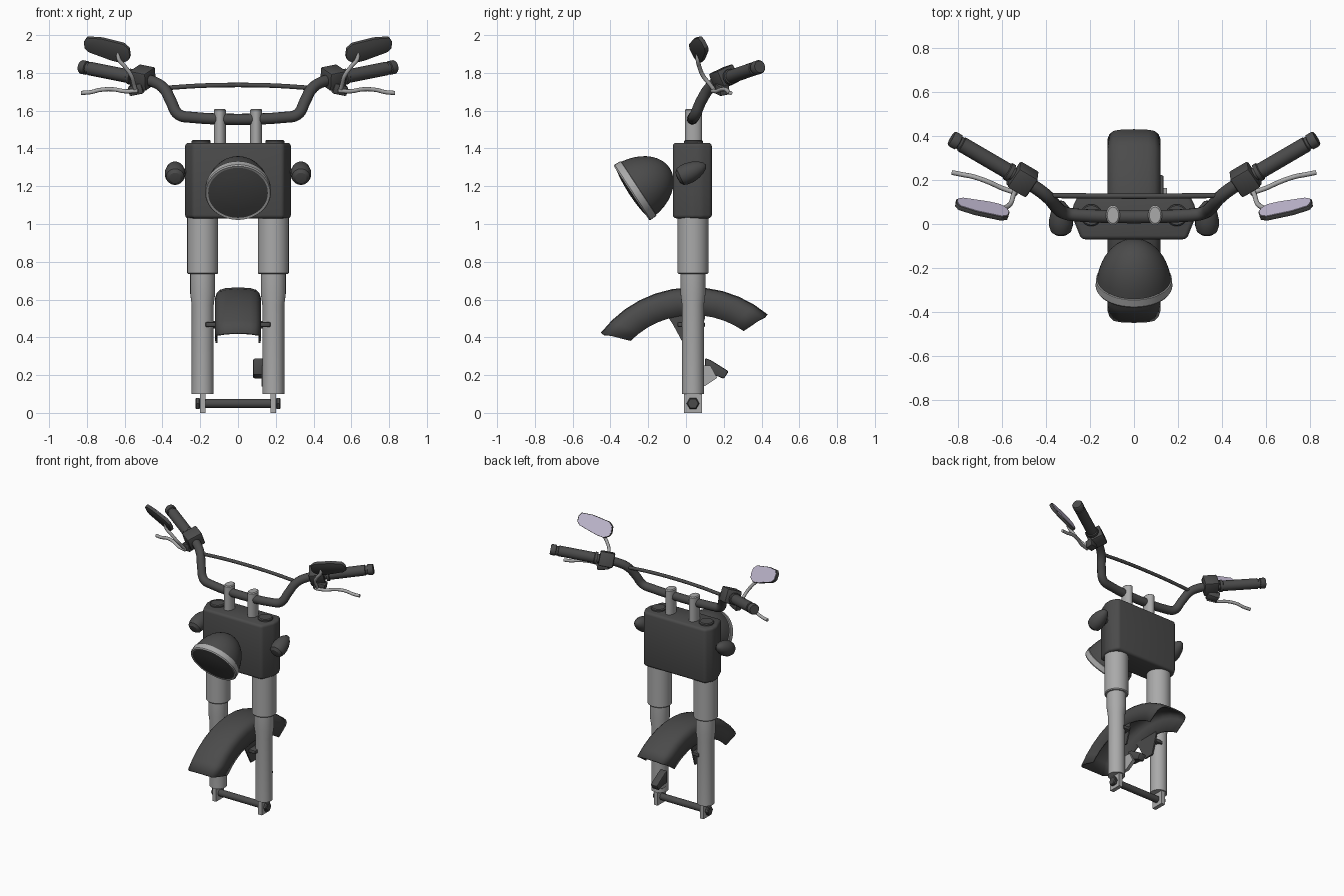
import bpy, bmesh, math
from mathutils import Vector as V

if "Cube" in bpy.data.objects:
    bpy.data.objects.remove(bpy.data.objects["Cube"])


def material(name, r, g, b):
    m = bpy.data.materials.new(name)
    m.diffuse_color = (r, g, b, 1)
    m.use_nodes = True
    m.node_tree.nodes["Principled BSDF"].inputs["Base Color"].default_value = m.diffuse_color
    return m


DARK = material("dark_paint", .07, .07, .07)
METAL = material("metal", .4, .4, .4)
GLASS = material("mirror_tint", .55, .5, .65)


def finish(name, mesh, mat, mirror=False):
    ob = bpy.data.objects.new(name, mesh)
    bpy.context.collection.objects.link(ob)
    mesh.materials.clear()
    mesh.materials.append(mat)
    if mirror:
        md = ob.modifiers.new("mirror", 'MIRROR')
        md.use_mirror_merge = False
    return ob


def from_bm(name, bm, mat, mirror=False):
    bmesh.ops.recalc_face_normals(bm, faces=bm.faces)
    mesh = bpy.data.meshes.new(name)
    bm.to_mesh(mesh)
    bm.free()
    return finish(name, mesh, mat, mirror)


def lathe(name, profile, origin, axis, mat, mirror=False, segs=28, sy=1):
    """Turn (radius, distance) pairs about an axis."""
    bm = bmesh.new()
    rot = V(axis).normalized().to_track_quat('Z', 'Y')
    rings = []
    for r, d in profile:
        rings.append([bm.verts.new(V(origin) + rot @ V((
            r * math.cos(math.tau * i / segs), sy * r * math.sin(math.tau * i / segs), d)))
            for i in range(segs)])
    for a, b in zip(rings, rings[1:]):
        for i in range(segs):
            j = (i + 1) % segs
            bm.faces.new((a[i], a[j], b[j], b[i]))
    bmesh.ops.remove_doubles(bm, verts=bm.verts, dist=1e-5)
    return from_bm(name, bm, mat, mirror)


def rod(name, r, a, b, mat, mirror=False, segs=28, sy=1):
    d = V(b) - V(a)
    n, c = d.length, min(.006, r * .3)
    return lathe(name, [(0, 0), (r - c, 0), (r, c), (r, n - c), (r - c, n), (0, n)],
                 a, d, mat, mirror, segs, sy)


def slab(name, pts, depth, mat, mirror=False, bevel=0, segs=2):
    """Extrude a polygon along a vector."""
    bm = bmesh.new()
    f = bm.faces.new([bm.verts.new(p) for p in pts])
    ext = bmesh.ops.extrude_face_region(bm, geom=[f], use_keep_orig=True)
    bmesh.ops.translate(bm, vec=V(depth), verts=[v for v in ext['geom'] if isinstance(v, bmesh.types.BMVert)])
    bmesh.ops.recalc_face_normals(bm, faces=bm.faces)
    if bevel:
        bmesh.ops.bevel(bm, geom=list(bm.edges), offset=bevel, segments=segs, affect='EDGES', profile=.5)
    return from_bm(name, bm, mat, mirror)


def side_slab(name, yz, x0, x1, mat, mirror=False, bevel=0):
    return slab(name, [(x0, y, z) for y, z in yz], (x1 - x0, 0, 0), mat, mirror, bevel)


def tube(name, pts, r, mat, mirror=False):
    cu = bpy.data.curves.new(name, 'CURVE')
    cu.dimensions = '3D'
    cu.bevel_depth, cu.bevel_resolution, cu.resolution_u = r, 4, 6
    cu.use_fill_caps = True
    sp = cu.splines.new('BEZIER')
    sp.bezier_points.add(len(pts) - 1)
    for bp, p in zip(sp.bezier_points, pts):
        bp.co = p
        bp.handle_left_type = bp.handle_right_type = 'AUTO'
    tmp = bpy.data.objects.new("tmp", cu)
    bpy.context.collection.objects.link(tmp)
    dg = bpy.context.evaluated_depsgraph_get()
    mesh = bpy.data.meshes.new_from_object(tmp.evaluated_get(dg))
    bpy.data.objects.remove(tmp)
    return finish(name, mesh, mat, mirror)


# Fork legs, upper covers, axle lugs and axle
X, Y = .187, .037
lathe("fork_leg", [(0, .1), (.058, .1), (.058, .57), (.066, .63), (.066, .74), (0, .74)],
      (X, Y, 0), (0, 0, 1), METAL, True)
rod("fork_upper", .082, (X, Y, .735), (X, Y, 1.06), METAL, True)
side_slab("axle_lug", [(-.01, 0), (.085, 0), (.085, .11), (-.01, .11)], .172, .202, METAL, True)
rod("axle", .024, (-.2, Y, .05), (.2, Y, .05), DARK)
rod("axle_nut", .034, (.2, Y, .05), (.226, Y, .05), DARK, True, 6)

# Fork shroud box with top caps and bar risers
half = [(.24, -.07), (.28, .03), (.28, .08), (.25, .137)]
outline = half + [(-x, y) for x, y in reversed(half)]
slab("fork_shroud", [(x, y, 1.03) for x, y in outline], (0, 0, .4), DARK, bevel=.018, segs=3)
rod("fork_cap", .05, (.195, .04, 1.42), (.195, .04, 1.445), DARK, True)
rod("bar_riser", .032, (.096, .04, 1.42), (.096, .04, 1.61), METAL, True, sy=1.42)

# Handlebar and crossbar
side = [(.25, .04, 1.565), (.315, .05, 1.58), (.355, .08, 1.65), (.39, .12, 1.715),
        (.44, .16, 1.75), (.52, .21, 1.77), (.81, .38, 1.825)]
tube("handlebar", [(-x, y, z) for x, y, z in reversed(side)] + side, .03, DARK)
tube("crossbar", [(-.385, .13, 1.72), (-.2, .128, 1.732), (0, .127, 1.736),
                  (.2, .128, 1.732), (.385, .13, 1.72)], .012, DARK)

# Grips, switch blocks, levers
u = V((.3, .175, .06)).normalized()
lathe("grip", [(0, 0), (.042, 0), (.042, .018), (.036, .022), (.036, .265), (.03, .268), (.03, .28),
               (.037, .283), (.037, .312), (.032, .32), (0, .32)], V((.56, .232, 1.778)), u, DARK, True)
v = V((-.5, .75, .35))
v = (v - u * v.dot(u)).normalized()
w = u.cross(v)
c = V((.505, .203, 1.775))
slab("switch_block", [c + u * -.05 + v * a * .055 + w * b * .05 for a, b in
                      ((-1, -1), (1, -1), (1, 1), (-1, 1))], u * .1, DARK, True, .01)
slab("lever_clamp", [(.5, .15, 1.69), (.575, .18, 1.675), (.585, .18, 1.725), (.515, .15, 1.745)],
     (-.01, .05, .01), DARK, True, .008)
tube("lever", [(.53, .14, 1.705), (.6, .163, 1.703), (.66, .19, 1.713), (.73, .215, 1.71),
               (.78, .225, 1.698), (.83, .235, 1.694)], .011, METAL, True)

# Mirrors
shape = [(.81, 1.975), (.795, 1.995), (.72, 1.99), (.6, 1.96), (.572, 1.935), (.566, 1.895),
         (.575, 1.875), (.605, 1.86), (.66, 1.872), (.785, 1.918), (.808, 1.94)]
face = [V((x, .08 + .35 * (x - .8) - .55 * (z - 2), z)) for x, z in shape]
n = V((-.35, 1, .55)).normalized()
slab("mirror_shell", face, n * -.022, DARK, True, .004)
mid = sum(face, V()) / len(face)
slab("mirror_glass", [mid + (p - mid) * .95 for p in face], n * .003, GLASS, True)
tube("mirror_stem", [(.635, .06, 1.905), (.63, .062, 1.87), (.6, .07, 1.835), (.565, .09, 1.785),
                     (.55, .13, 1.735), (.54, .155, 1.7)], .011, METAL, True)

# Headlight: bowl, ring and lens, aimed slightly down
o, back = V((0, -.287, 1.165)), V((0, .84, .55))
bowl = [(.171 * math.cos(t), .24 * math.sin(t)) for t in [math.radians(9 * i) for i in range(1, 10)]]
lathe("headlight_bowl", bowl + [(0, .24)], o, back, DARK, segs=40)
lathe("headlight_ring", [(.158, 0), (.17, -.002), (.175, .006), (.173, .042), (.165, .045)], o, back, METAL, segs=40)
lathe("headlight_lens", [(0, -.015), (.06, -.013), (.11, -.008), (.168, .002)], o, back, DARK, segs=40)

# Turn signals
lathe("turn_signal", [(0, -.078), (.03, -.074), (.047, -.06), (.054, -.035), (.054, -.005), (.047, .03),
                      (.034, .06), (.017, .083), (0, .09)], (.333, .024, 1.275), (0, .9, .42), DARK, True)
rod("signal_stalk", .018, (.26, .04, 1.275), (.32, .04, 1.275), DARK, True, 16)

# Front fender: U section swept about the axle
half = [(.116, .468), (.116, .56), (.108, .583), (.092, .598), (.065, .606)]
section = half + [(0, .61)] + [(-x, r) for x, r in reversed(half)]
bm = bmesh.new()
rows, N = [], 11
for i in range(N + 1):
    row = []
    for x, r in section:
        k = min(1, (r - .468) / .13)
        a0, a1 = math.radians(55 - 5 * k), math.radians(135 + 7.5 * k)
        a = a0 + (a1 - a0) * i / N
        row.append(bm.verts.new((x, .037 + r * math.cos(a), .05 + r * math.sin(a))))
    rows.append(row)
for p, q in zip(rows, rows[1:]):
    for j in range(len(section) - 1):
        bm.faces.new((p[j], p[j + 1], q[j + 1], q[j]))
fender = from_bm("front_fender", bm, DARK)
sol = fender.modifiers.new("thickness", 'SOLIDIFY')
sol.thickness, sol.offset = .01, 0
side_slab("fender_tab", [(-.11, .53), (-.07, .47), (-.016, .37), (.06, .37), (.1, .5), (.1, .53)],
          .109, .119, DARK, True)
rod("fender_mount", .02, (.11, Y, .467), (.175, Y, .467), DARK, True, 16)
side_slab("fender_bracket", [(-.045, .455), (.1, .455), (.1, .48), (-.045, .48)], .115, .172, DARK, True, .005)

# Brake caliper and its bracket, one side only
side_slab("brake_caliper", [(.1, .29), (.13, .28), (.226, .22), (.2, .18), (.165, .195), (.1, .2)],
          .08, .135, DARK, bevel=.008)
side_slab("caliper_bracket", [(.04, .14), (.1, .142), (.165, .185), (.13, .25), (.04, .25)], .125, .15, METAL)

# Smooth shading with sharp creases
for ob in bpy.context.scene.objects:
    ob.select_set(True)
    bpy.context.view_layer.objects.active = ob
bpy.ops.object.shade_smooth_by_angle(angle=math.radians(32))
